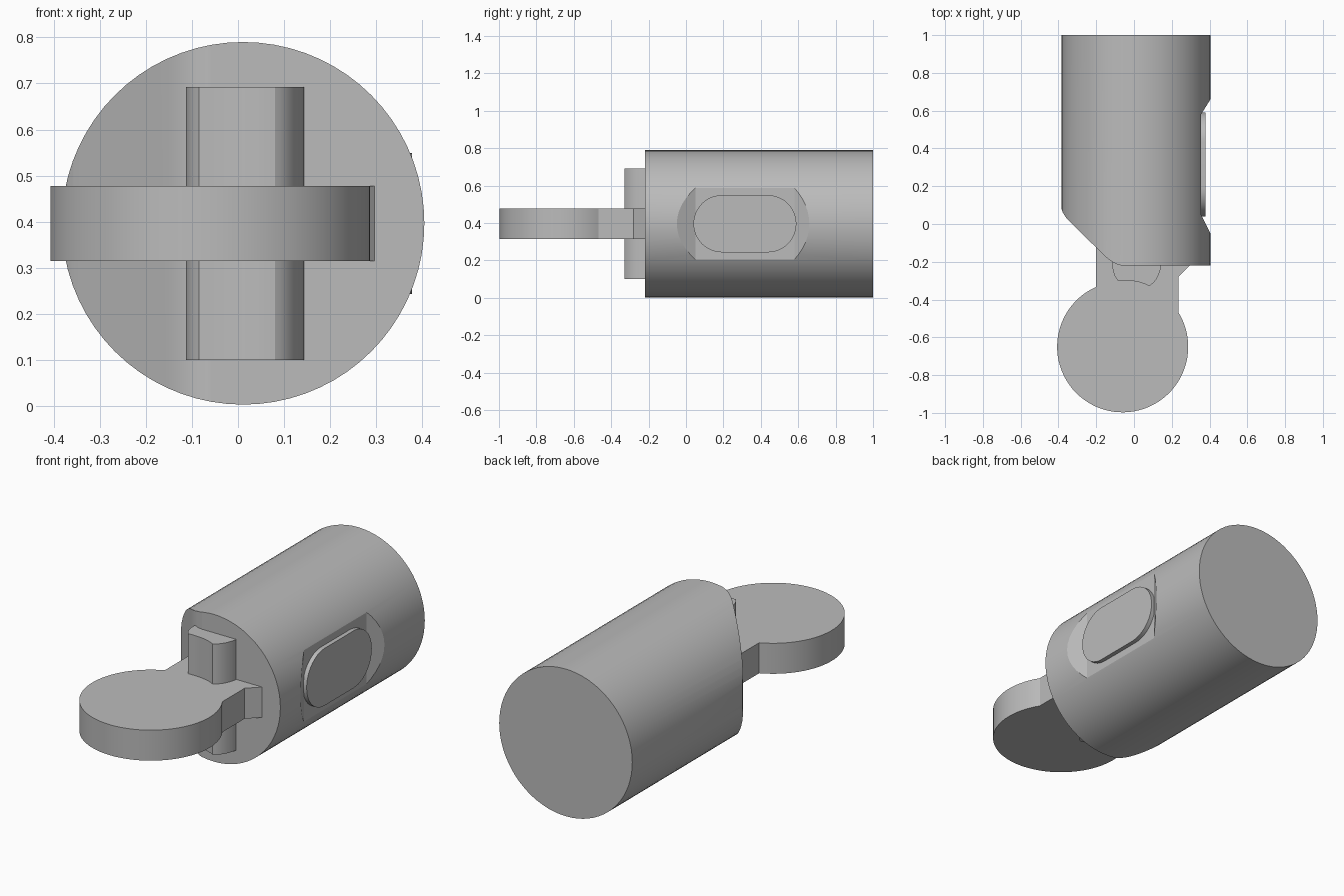
import bpy, bmesh, math
from mathutils import Matrix

cube = bpy.data.objects.get("Cube")
if cube:
    bpy.data.objects.remove(cube)

grey = bpy.data.materials.new("plain_grey")
grey.use_nodes = True
colour = (0.5, 0.5, 0.5, 1)
grey.diffuse_color = colour
grey.node_tree.nodes["Principled BSDF"].inputs["Base Color"].default_value = colour

MID_Z = 0.3965
RADIUS = 0.3935
AXIS_X = 0.011


def arc(cx, cy, r, start, end, steps):
    """Points along an arc, angles in degrees."""
    angles = [math.radians(start + (end - start) * i / steps) for i in range(steps + 1)]
    return [(cx + r * math.cos(a), cy + r * math.sin(a)) for a in angles]


def bezier(a, b, c, steps=6):
    """Rounded corner from a to c, pulled towards b."""
    ts = [i / steps for i in range(steps + 1)]
    return [tuple((1 - t) ** 2 * p + 2 * t * (1 - t) * q + t * t * r
                  for p, q, r in zip(a, b, c)) for t in ts]


def finish(name, bm):
    bmesh.ops.recalc_face_normals(bm, faces=bm.faces)
    mesh = bpy.data.meshes.new(name)
    bm.to_mesh(mesh)
    bm.free()
    mesh.materials.append(grey)
    obj = bpy.data.objects.new(name, mesh)
    bpy.context.collection.objects.link(obj)
    return obj


def prism(name, points, low, high, axis="Z"):
    """Extrude an outline; for axis X the outline lies in y and z."""
    place = (lambda p: (p[0], p[1], low)) if axis == "Z" else (lambda p: (low, p[0], p[1]))
    depth = (0, 0, high - low) if axis == "Z" else (high - low, 0, 0)
    bm = bmesh.new()
    face = bm.faces.new([bm.verts.new(place(p)) for p in points])
    new = bmesh.ops.extrude_face_region(bm, geom=[face])["geom"]
    bmesh.ops.translate(bm, vec=depth, verts=[v for v in new if isinstance(v, bmesh.types.BMVert)])
    return finish(name, bm)


def smooth(obj):
    bpy.ops.object.select_all(action="DESELECT")
    obj.select_set(True)
    bpy.context.view_layer.objects.active = obj
    bpy.ops.object.shade_smooth_by_angle(angle=math.radians(25))


# Barrel: a lying cylinder trimmed by its plan outline
bm = bmesh.new()
bmesh.ops.create_cone(bm, cap_ends=True, segments=72, radius1=RADIUS, radius2=RADIUS, depth=1.22,
                      matrix=Matrix.Translation((AXIS_X, 0.39, MID_Z)) @ Matrix.Rotation(math.pi / 2, 4, "X"))
barrel = finish("barrel", bm)

# Plan outline: slanted front corner on one side, button recess on the other
outline = [(-0.6, 1.1), (-0.6, 0.6), (-0.388, 0.6)]
outline += bezier((-0.388, 0.11), (-0.388, 0.06), (-0.345, 0.018))
outline += bezier((-0.17, -0.155), (-0.11, -0.217), (-0.06, -0.22))
outline += [(-0.05, -0.3), (0.6, -0.3), (0.6, -0.05), (0.405, -0.05), (0.355, 0.05),
            (0.355, 0.58), (0.405, 0.66), (0.6, 0.66), (0.6, 1.1)]
trim = prism("trim_helper", outline, -0.1, 0.9)
mod = barrel.modifiers.new("trim", "BOOLEAN")
mod.operation = "INTERSECT"
mod.solver = "EXACT"
mod.object = trim
bpy.context.view_layer.objects.active = barrel
bpy.ops.object.modifier_apply(modifier="trim")
bpy.data.objects.remove(trim)

# Oval button in the recess
button_points = arc(0.437, MID_Z, 0.153, -90, 90, 24) + arc(0.193, MID_Z, 0.153, 90, 270, 24)
button = prism("side_button", button_points, 0.33, 0.378, "X")

# Flat round thumb plate with a flared neck
cx, cy, r = -0.06, -0.65, 0.347
right_angle = math.degrees(math.acos((0.235 - cx) / r))
left_angle = 180 - math.degrees(math.acos((cx + 0.2) / r))
plate_points = arc(cx, cy, r, left_angle, 360 + right_angle, 60)
plate_points += [(0.235, -0.28), (0.298, -0.218), (0.298, -0.1), (-0.2, -0.1)]
plate = prism("thumb_plate", plate_points, 0.315, 0.478)

# Upright post behind the plate, with a hollow front
post_points = [(-0.113, -0.15), (-0.113, -0.235)]
post_points += bezier((-0.11, -0.25), (-0.104, -0.28), (-0.085, -0.3), 4)
post_points += bezier((-0.084, -0.3), (0.015, -0.293), (0.079, -0.328), 8)
post_points += bezier((0.08, -0.328), (0.125, -0.305), (0.143, -0.23), 8)
post_points += [(0.143, -0.15)]
post = prism("upright_post", post_points, 0.1, 0.692)

for part in (barrel, button, plate, post):
    smooth(part)
